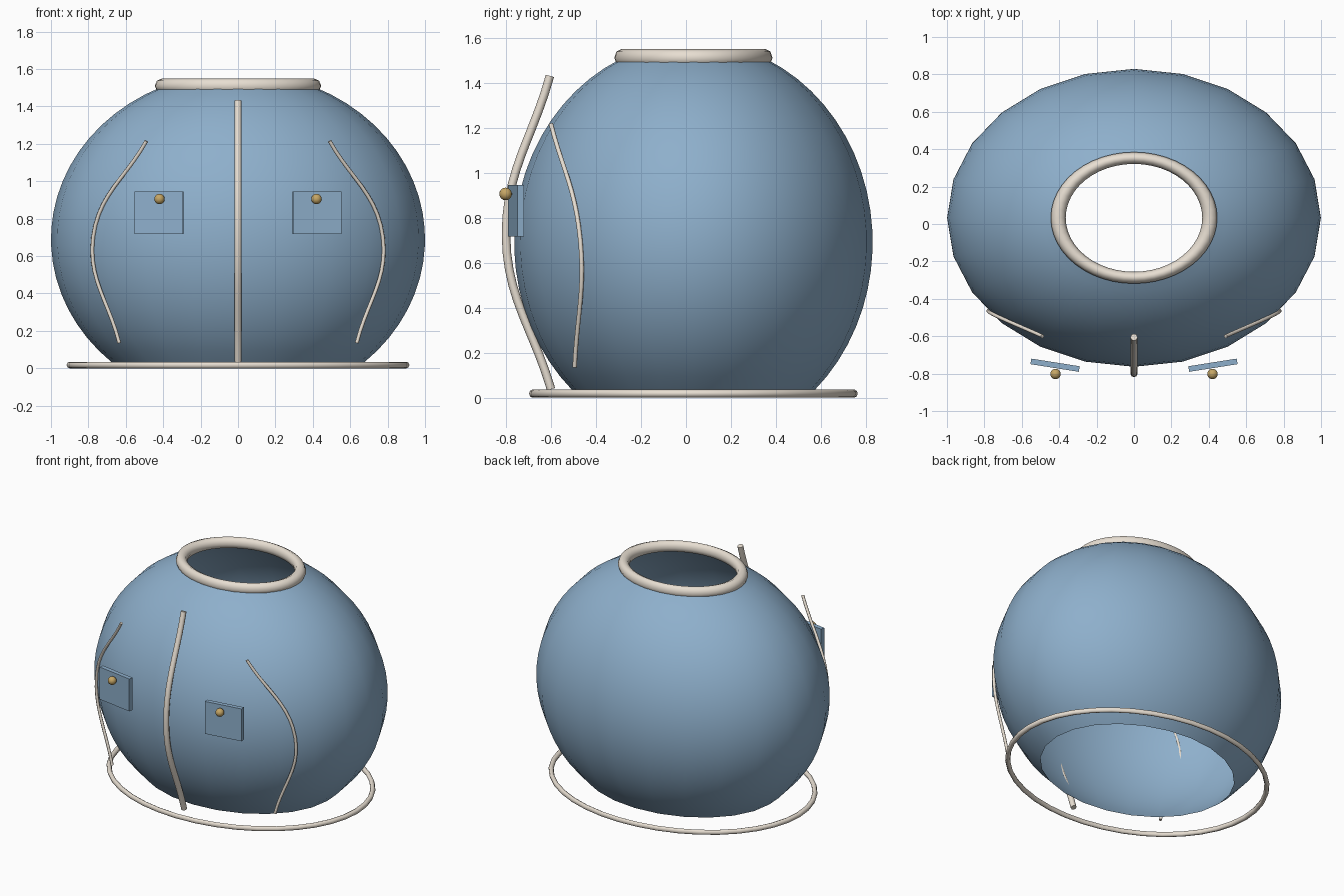
import bpy, bmesh, math

if "Cube" in bpy.data.objects:
    bpy.data.objects.remove(bpy.data.objects["Cube"])

CY = 0.033  # centre of the shell in depth


def material(name, rgb):
    m = bpy.data.materials.new(name)
    m.diffuse_color = (*rgb, 1)
    m.use_nodes = True
    m.node_tree.nodes["Principled BSDF"].inputs["Base Color"].default_value = m.diffuse_color
    return m


blue = material("blue_shell", (0.27, 0.43, 0.60))
cream = material("cream_trim", (0.80, 0.73, 0.64))
gold = material("gold", (0.56, 0.38, 0.13))


def finish(name, mat, smooth=True):
    ob = bpy.context.object
    ob.name = name
    ob.data.materials.append(mat)
    if smooth:
        bpy.ops.object.shade_smooth_by_angle(angle=math.radians(50))
    return ob


def ring(name, z, major, minor, y_scale, sides):
    bpy.ops.mesh.primitive_torus_add(major_radius=major, minor_radius=minor,
                                     major_segments=sides, minor_segments=8,
                                     location=(0, CY, z))
    bpy.context.object.scale.y = y_scale
    finish(name, cream)


def rod(name, points, radius):
    cu = bpy.data.curves.new(name, 'CURVE')
    cu.dimensions = '3D'
    cu.bevel_depth = radius
    cu.bevel_resolution = 2
    cu.use_fill_caps = True
    cu.resolution_u = 10
    sp = cu.splines.new('BEZIER')
    sp.bezier_points.add(len(points) - 1)
    for bp, p in zip(sp.bezier_points, points):
        bp.co = p
        bp.handle_left_type = bp.handle_right_type = 'AUTO'
    ob = bpy.data.objects.new(name, cu)
    bpy.context.collection.objects.link(ob)
    cu.materials.append(cream)


# open-ended ellipsoid shell, a single sheet
SIDES, ROWS = 24, 20
RX, RY, RZ, CZ = 1.0, 0.797, 0.892, 0.69
low, high = math.asin((0.03 - CZ) / RZ), math.asin((1.505 - CZ) / RZ)
bm = bmesh.new()
rows = []
for i in range(ROWS + 1):
    a = low + (high - low) * i / ROWS
    rows.append([bm.verts.new((RX * math.cos(a) * math.cos(t),
                               CY + RY * math.cos(a) * math.sin(t),
                               CZ + RZ * math.sin(a)))
                 for t in (2 * math.pi * k / SIDES for k in range(SIDES))])
for r0, r1 in zip(rows, rows[1:]):
    for k in range(SIDES):
        n = (k + 1) % SIDES
        bm.faces.new((r0[k], r0[n], r1[n], r1[k])).smooth = True
me = bpy.data.meshes.new("shell")
bm.to_mesh(me)
bm.free()
me.materials.append(blue)
bpy.context.collection.objects.link(bpy.data.objects.new("shell", me))

# rims
ring("top_rim", 1.51, 0.405, 0.04, 0.79, 48)
ring("base_ring", 0.0175, 0.899, 0.0175, 0.797, 40)

# front rods
rod("centre_rod", [(0, -0.60, 0.037), (0, -0.80, 0.72), (0, -0.605, 1.43)], 0.019)
for s, side in ((-1, "left"), (1, "right")):
    rod(side + "_rod", [(s * 0.635, -0.495, 0.135), (s * 0.775, -0.47, 0.70),
                        (s * 0.49, -0.60, 1.215)], 0.01)
    # pocket plate with button
    bpy.ops.mesh.primitive_cube_add(size=1, location=(s * 0.422, -0.755, 0.831),
                                    rotation=(0, 0, s * math.radians(9)))
    bpy.context.object.scale = (0.262, 0.03, 0.228)
    finish(side + "_pocket", blue, False)
    bpy.ops.mesh.primitive_uv_sphere_add(segments=16, ring_count=10, radius=0.028,
                                         location=(s * 0.42, -0.802, 0.905))
    finish(side + "_button", gold)
